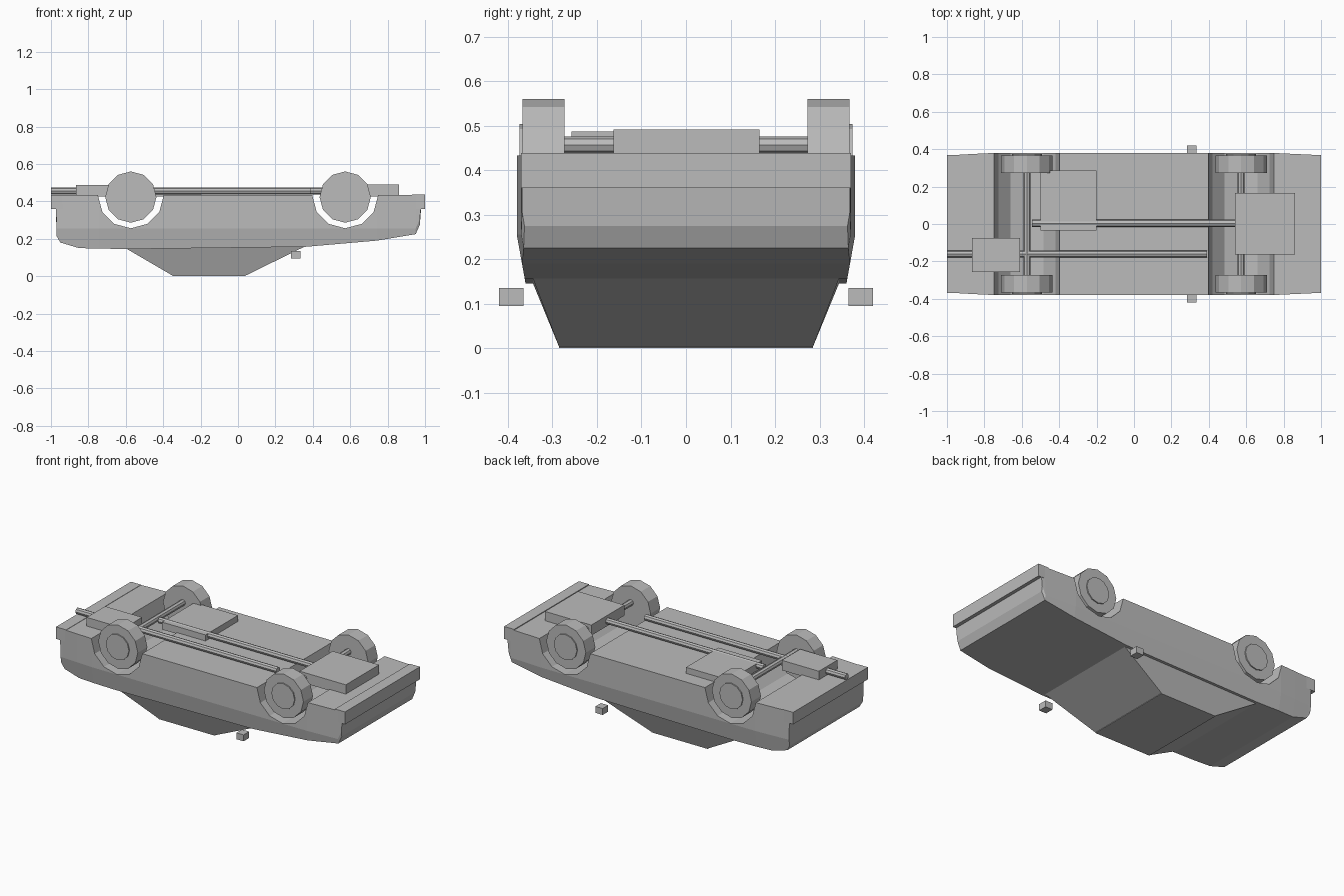
import bpy, bmesh, math
from mathutils import Matrix, Vector

if "Cube" in bpy.data.objects:
    bpy.data.objects.remove(bpy.data.objects["Cube"])

grey = bpy.data.materials.new("plain_grey")
grey.diffuse_color = (0.5, 0.5, 0.5, 1)
grey.use_nodes = True
grey.node_tree.nodes["Principled BSDF"].inputs["Base Color"].default_value = grey.diffuse_color


def finish(name, bm):
    bmesh.ops.recalc_face_normals(bm, faces=bm.faces)
    me = bpy.data.meshes.new(name)
    bm.to_mesh(me)
    bm.free()
    me.materials.append(grey)
    ob = bpy.data.objects.new(name, me)
    bpy.context.collection.objects.link(ob)
    return ob


def loft(name, rings):
    """Skin a list of equal-length rings and cap both ends."""
    bm = bmesh.new()
    vs = [[bm.verts.new(p) for p in r] for r in rings]
    n = len(vs[0])
    for a, b in zip(vs, vs[1:]):
        for i in range(n):
            j = (i + 1) % n
            bm.faces.new((a[i], a[j], b[j], b[i]))
    bm.faces.new(vs[0])
    bm.faces.new(vs[-1])
    return finish(name, bm)


def box(name, x0, x1, y0, y1, z0, z1):
    return loft(name, [[(x, y0, z0), (x, y1, z0), (x, y1, z1), (x, y0, z1)]
                       for x in (x0, x1)])


def rod(name, axis, start, end, a, z, r, sides):
    """Cylinder along x or y; a is the fixed horizontal coordinate."""
    rings = []
    for t in (start, end):
        ring = []
        for i in range(sides):
            ang = 2 * math.pi * i / sides
            u, w = a + r * math.cos(ang), z + r * math.sin(ang)
            ring.append((u, t, w) if axis == "y" else (t, u, w))
        rings.append(ring)
    return loft(name, rings)


WHEEL_X, WHEEL_Z, FLOOR = 0.573, 0.423, 0.433

# Body shell, overturned: x at floor, x at lower edge, lower edge z, half width
stations = [(-0.975, -0.970, 0.215, 0.368), (-0.955, -0.950, 0.180, 0.369),
            (-0.85, -0.85, 0.150, 0.375), (-0.745, -0.745, 0.148, 0.38),
            (-0.6, -0.6, 0.145, 0.38), (0.36, 0.36, 0.157, 0.38),
            (0.74, 0.74, 0.190, 0.38), (0.955, 0.95, 0.225, 0.37),
            (0.985, 0.972, 0.275, 0.368)]
rings = []
for xt, xb, zb, w in stations:
    mid = max(0.255, zb + 0.03)
    wb = w - 0.18 * (mid - zb)
    rings.append([(xt, -w, FLOOR), (xb, -w, mid), (xb, -wb, zb),
                  (xb, wb, zb), (xb, w, mid), (xt, w, FLOOR)])
body = loft("body", rings)

# Wheel arches cut across the full width
for sx in (-1, 1):
    cutter = rod("arch_cutter", "y", -0.6, 0.6, sx * WHEEL_X, 0.432, 0.176, 12)
    cutter.hide_render = True
    mod = body.modifiers.new("arch", "BOOLEAN")
    mod.operation, mod.solver, mod.object = "DIFFERENCE", "EXACT", cutter
    bpy.context.view_layer.objects.active = body
    bpy.ops.object.modifier_apply(modifier=mod.name)
    bpy.data.objects.remove(cutter)

# Cabin tapering down to the roof
base = [(-0.6, 0.145), (0.36, 0.157)]
roof = [(-0.35, 0.003), (0.04, 0.003)]
loft("cabin", [
    [(l, -w, lz), (r, -w, rz), (r, w, rz), (l, w, lz)]
    for ((l, lz), (r, rz)), w in (
        ([(-0.6, 0.149), (0.36, 0.160)], 0.345), (roof, 0.285))])
# Roof skin resting on the ground
box("roof_panel", -0.35, 0.04, -0.285, 0.285, 0.0, 0.004)

# Bumpers
box("rear_bumper", -1.0, -0.93, -0.37, 0.37, 0.36, 0.435)
box("front_bumper", 0.93, 1.0, -0.37, 0.37, 0.36, 0.438)

for sy in (-1, 1):
    # Side mirrors
    box("mirror", 0.283, 0.333, sy * 0.365, sy * 0.42, 0.095, 0.135)
    # Wheels with raised hubs
    for sx in (-1, 1):
        rod("wheel", "y", sy * 0.273, sy * 0.367, sx * WHEEL_X, WHEEL_Z, 0.137, 12)
        rod("hub", "y", sy * 0.36, sy * 0.374, sx * WHEEL_X, WHEEL_Z, 0.08, 12)

# Axles, drive shaft and exhaust pipe
for sx in (-1, 1):
    rod("axle", "y", -0.28, 0.28, sx * WHEEL_X, 0.456, 0.019, 8)
rod("drive_shaft", "x", -0.545, 0.54, 0.004, 0.456, 0.019, 8)
rod("exhaust_pipe", "x", -1.0, 0.39, -0.16, 0.456, 0.019, 8)

# Underside boxes
box("engine_sump", 0.54, 0.86, -0.163, 0.165, 0.425, 0.491)
box("muffler", -0.867, -0.61, -0.257, -0.075, 0.425, 0.487)
box("fuel_tank", -0.50, -0.20, -0.036, 0.285, 0.425, 0.471)
